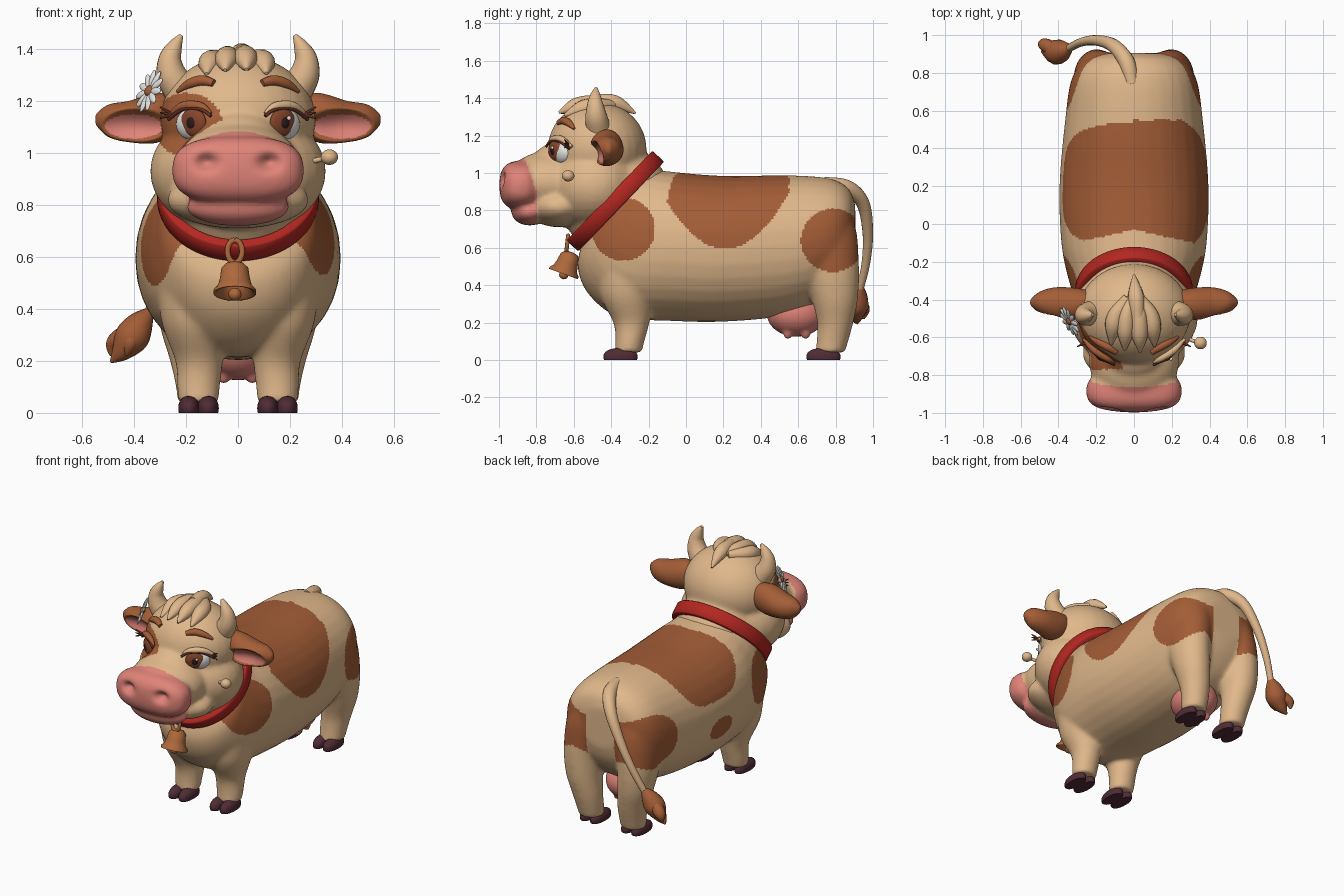
import bpy
import bmesh
from math import sin, cos, pi, exp, copysign
from mathutils import Vector, Quaternion
from mathutils.bvhtree import BVHTree

cube = bpy.data.objects.get("Cube")
if cube:
    bpy.data.objects.remove(cube, do_unlink=True)


def material(name, *rgb):
    mat = bpy.data.materials.new(name)
    mat.use_nodes = True
    colour = (*rgb, 1)
    mat.diffuse_color = colour
    for node in mat.node_tree.nodes:
        if node.type == 'BSDF_PRINCIPLED':
            node.inputs["Base Color"].default_value = colour
            node.inputs["Roughness"].default_value = 0.7
    return mat


cream = material("cream hide", 0.75, 0.48, 0.26)
brown = material("brown hide", 0.37, 0.11, 0.038)
pink = material("pink skin", 0.75, 0.23, 0.19)
maroon = material("hoof maroon", 0.08, 0.025, 0.035)
red = material("collar red", 0.45, 0.02, 0.015)
white = material("white", 0.8, 0.8, 0.78)
chestnut = material("iris chestnut", 0.24, 0.06, 0.025)
dark = material("lash brown", 0.12, 0.03, 0.015)
black = material("pupil black", 0.03, 0.01, 0.01)
copper = material("copper", 0.42, 0.14, 0.045)


def spline(keys, steps=6):
    """Smooth path through points of any dimension."""
    k = [Vector(p) for p in keys]
    k = [k[0]] + k + [k[-1]]
    out = []
    for a, b, c, d in zip(k, k[1:], k[2:], k[3:]):
        for i in range(steps):
            t = i / steps
            out.append((b * 2 + (c - a) * t + (a * 2 - b * 5 + c * 4 - d) * t * t
                        + (b * 3 - a - c * 3 + d) * t ** 3) * 0.5)
    return out + [k[-1]]


def skin(bm, rings, closed=False):
    loops = [[bm.verts.new(p) for p in ring] for ring in rings]
    n = len(loops[0])
    for a, b in zip(loops, loops[1:] + loops[:1] if closed else loops[1:]):
        for i in range(n):
            j = (i + 1) % n
            bm.faces.new((a[i], a[j], b[j], b[i]))
    if not closed:
        bm.faces.new(loops[0][::-1])
        bm.faces.new(loops[-1])


def loft(bm, axis, keys, power=1.0, n=32):
    """Oval sections along an axis: position, centre a, centre b, radius a, radius b, shear."""
    rings = []
    for t, a, b, ra, rb, shear in spline(keys):
        ring = []
        for i in range(n):
            u, v = cos(2 * pi * i / n), sin(2 * pi * i / n)
            u, v = copysign(abs(u) ** power, u), copysign(abs(v) ** power, v)
            p = [a + ra * u, b + rb * v]
            p.insert("xyz".index(axis), t + shear * v)
            ring.append(Vector(p))
        rings.append(ring)
    skin(bm, rings)


def tube(bm, keys, n=14):
    """Round tapering tube through x, y, z, radius keys."""
    pts = spline(keys)
    rings, turn, last = [], None, None
    for i, p in enumerate(pts):
        way = (pts[min(i + 1, len(pts) - 1)] - pts[max(i - 1, 0)]).to_3d().normalized()
        turn = last.rotation_difference(way) @ turn if turn else way.to_track_quat('Z', 'Y')
        last, r = way, max(p[3], 0.003)
        rings.append([p.to_3d() + turn @ Vector((r * cos(2 * pi * j / n), r * sin(2 * pi * j / n), 0))
                      for j in range(n)])
    skin(bm, rings)


def ball(bm, centre, radii, power=1.0, turn=Quaternion()):
    for v in bmesh.ops.create_uvsphere(bm, u_segments=28, v_segments=18, radius=1)["verts"]:
        p = Vector([copysign(abs(c) ** power, c) * r for c, r in zip(v.co, radii)])
        v.co = Vector(centre) + turn @ p


def lathe(bm, profile, centre, turn, closed=False, squash=1.0, n=56):
    skin(bm, [[Vector(centre) + turn @ Vector((squash * r * cos(2 * pi * i / n), r * sin(2 * pi * i / n), h))
               for i in range(n)] for r, h in profile], closed)


def finish(bm, name, *mats, voxel=0, relax=10, rule=None):
    bmesh.ops.recalc_face_normals(bm, faces=bm.faces[:])
    mesh = bpy.data.meshes.new(name)
    bm.to_mesh(mesh)
    bm.free()
    ob = bpy.data.objects.new(name, mesh)
    bpy.context.collection.objects.link(ob)
    if voxel:
        mod = ob.modifiers.new("Blend", 'REMESH')
        mod.mode, mod.voxel_size = 'VOXEL', voxel
        mod = ob.modifiers.new("Relax", 'SMOOTH')
        mod.factor, mod.iterations = 0.5, relax
        graph = bpy.context.evaluated_depsgraph_get()
        mesh = bpy.data.meshes.new_from_object(ob.evaluated_get(graph))
        ob.modifiers.clear()
        ob.data = mesh
    mesh.materials.clear()
    for m in mats:
        mesh.materials.append(m)
    mesh.shade_smooth()
    if not voxel:
        mesh.set_sharp_from_angle(angle=0.9)
    if rule:
        for f in mesh.polygons:
            f.material_index = int(rule(f.center, f.normal))
    return ob


def oval(u, v, cu, cv, ru, rv):
    return ((u - cu) / ru) ** 2 + ((v - cv) / rv) ** 2


# Body and legs blended into one skin
bm = bmesh.new()
loft(bm, "y", [(0.905, 0, 0.7, 0.13, 0.13, 0), (0.87, 0, 0.69, 0.25, 0.225, 0),
               (0.77, 0, 0.655, 0.33, 0.315, 0), (0.55, 0, 0.615, 0.365, 0.373, 0),
               (0.2, 0, 0.595, 0.395, 0.39, 0), (-0.1, 0, 0.61, 0.385, 0.4, 0),
               (-0.28, 0, 0.63, 0.35, 0.4, 0.08), (-0.36, 0, 0.7, 0.318, 0.35, 0.16),
               (-0.4, 0, 0.77, 0.285, 0.27, 0.18), (-0.42, 0, 0.82, 0.2, 0.18, 0.13)], 0.94)
for s in (1, -1):
    loft(bm, "z", [(0.04, s * 0.152, -0.31, 0.078, 0.075, 0), (0.1, s * 0.152, -0.3, 0.083, 0.078, 0),
                   (0.2, s * 0.15, -0.292, 0.092, 0.097, 0), (0.35, s * 0.17, -0.315, 0.125, 0.145, 0),
                   (0.55, s * 0.2, -0.3, 0.12, 0.17, 0)])
    loft(bm, "z", [(0.04, s * 0.155, 0.77, 0.078, 0.08, 0), (0.1, s * 0.157, 0.783, 0.083, 0.085, 0),
                   (0.2, s * 0.168, 0.798, 0.094, 0.097, 0), (0.33, s * 0.19, 0.795, 0.11, 0.125, 0),
                   (0.5, s * 0.195, 0.77, 0.125, 0.155, 0), (0.7, s * 0.17, 0.74, 0.135, 0.17, 0),
                   (0.85, s * 0.13, 0.72, 0.09, 0.13, 0)])


def hide_spots(c, n):
    x, y, z = c
    low, bend = (0.595, 2) if x > 0 else (0.72, 4)
    saddle = (-0.11 + 0.08 * (1 - abs(x) / 0.36) < y < 0.55
              and z > low + 0.28 * (abs(y - 0.21) / 0.33) ** bend)
    thigh = abs(x) > 0.1 and oval(y, z, 0.785, 0.64, 0.17 if x > 0 else 0.19, 0.17) < 1
    shoulder = abs(x) > 0.15 and oval(y, z, -0.335, 0.7 if x > 0 else 0.66, 0.17, 0.17) < 1
    flank = x < -0.2 and oval(y, z, 0.18, 0.53, 0.11, 0.07) < 1
    return saddle or thigh or shoulder or flank


finish(bm, "body", cream, brown, voxel=0.011, relax=20, rule=hide_spots)

# Cloven hooves
bm = bmesh.new()
for s in (1, -1):
    for y in (-0.35, 0.735):
        for toe in (-0.037, 0.037):
            ball(bm, (s * 0.152 + toe, y, 0.018), (0.041, 0.092, 0.047), 0.9)
for v in bm.verts:
    v.co.z = max(v.co.z, 0)
finish(bm, "hooves", maroon)

# Udder with teats
bm = bmesh.new()
ball(bm, (0, 0.59, 0.25), (0.14, 0.16, 0.125))
for x in (-0.055, 0.055):
    for y in (0.545, 0.64):
        tube(bm, [(x, y, 0.2, 0.035), (x, y, 0.155, 0.028), (x, y, 0.13, 0.024), (x, y, 0.112, 0.01)])
finish(bm, "udder", pink, voxel=0.01, relax=5)

# Head: skull, cheeks, bridge, brow slope, muzzle, lip, jaw and neck
bm = bmesh.new()
ball(bm, (0, -0.475, 1.13), (0.3, 0.265, 0.25))
ball(bm, (0, -0.49, 0.93), (0.34, 0.27, 0.25))
ball(bm, (0, -0.72, 0.95), (0.24, 0.24, 0.17))
ball(bm, (0, -0.69, 1.06), (0.16, 0.13, 0.1))
ball(bm, (0, -0.885, 0.935), (0.255, 0.113, 0.13), 0.75)
ball(bm, (0, -0.835, 0.792), (0.2, 0.1, 0.073))
ball(bm, (0, -0.68, 0.82), (0.275, 0.17, 0.11))
ball(bm, (0, -0.375, 0.855), (0.28, 0.3, 0.3))


def face_colours(c, n):
    if c.y < -0.8 - 0.35 * max(0, c.z - 0.9):
        return 2
    return -0.77 < c.y < -0.5 and oval(c.x, c.z, -0.195, 1.11, 0.135, 0.123) < 1


head = finish(bm, "head", cream, brown, pink, voxel=0.011, relax=18, rule=face_colours)
for v in head.data.vertices:
    if v.co.y < -0.88:
        v.co.y += 0.045 * exp(-oval(abs(v.co.x), v.co.z, 0.12, 0.965, 0.04, 0.03))
bm = bmesh.new()
bm.from_mesh(head.data)
tree = BVHTree.FromBMesh(bm)
bm.free()


def on_face(x, z, lift=0.0):
    """Point on the front of the head, and its normal."""
    hit, normal, _, _ = tree.ray_cast(Vector((x, -2, z)), Vector((0, 1, 0)))
    return hit + normal * lift, normal


for s, side, lid_mat in ((1, "left", cream), (-1, "right", brown)):
    # Eye: white, iris, pupil, glint
    at, n = on_face(s * 0.182, 1.11)
    turn = n.to_track_quat('Z', 'Y')
    inward = Vector((-s * 0.022, 0, 0.01))
    inward -= n * inward.dot(n)
    for name, mat, lift, shift, radii in (
            ("eye_white", white, -0.02, 0, (0.076, 0.064, 0.045)),
            ("iris", chestnut, 0.008, 1, (0.058, 0.055, 0.021)),
            ("pupil", black, 0.021, 1, (0.024, 0.026, 0.012))):
        bm = bmesh.new()
        ball(bm, at + n * lift + inward * shift, radii, 1, turn)
        finish(bm, side + "_" + name, mat)
    bm = bmesh.new()
    ball(bm, at + n * 0.028 + inward + Vector((0.014, 0, 0.018)), (0.009, 0.009, 0.007), 1, turn)
    finish(bm, side + "_eye_glint", white)

    # Upper lid, and lashes along its edge
    lid = [(*on_face(s * x, z, 0.012)[0], r) for x, z, r in (
        (0.1, 1.15, 0.006), (0.14, 1.178, 0.017), (0.205, 1.178, 0.018), (0.258, 1.14, 0.008))]
    bm = bmesh.new()
    tube(bm, lid)
    finish(bm, side + "_eyelid", lid_mat)
    bm = bmesh.new()
    tube(bm, [(x, y - 0.013, z - 0.011, 0.007) for x, y, z, r in lid], 10)
    root = on_face(s * 0.245, 1.148, 0.012)[0]
    for k in range(3):
        tip = root + Vector((s * 0.045, -0.02, 0.03 - 0.022 * k))
        tube(bm, [(*root, 0.009), (*tip, 0.003)], 8)
    finish(bm, side + "_lashes", dark)

    # Eyebrow
    bm = bmesh.new()
    tube(bm, [(*on_face(s * x, z, 0.004)[0], r) for x, z, r in (
        (0.092, 1.267, 0.014), (0.135, 1.277, 0.021), (0.185, 1.264, 0.019), (0.232, 1.235, 0.007))])
    finish(bm, side + "_eyebrow", brown)

    # Horn
    bm = bmesh.new()
    tube(bm, [(s * 0.22, -0.47, 1.24, 0.066), (s * 0.255, -0.48, 1.3, 0.059),
              (s * 0.262, -0.485, 1.36, 0.045), (s * 0.244, -0.485, 1.41, 0.03),
              (s * 0.218, -0.48, 1.455, 0.008)], 20)
    finish(bm, side + "_horn", cream)

    # Ear, cupped and pink in front
    bm = bmesh.new()
    loft(bm, "x", [(s * 0.24, -0.41, 1.15, 0.06, 0.08, 0), (s * 0.32, -0.425, 1.135, 0.088, 0.097, 0),
                   (s * 0.42, -0.42, 1.122, 0.085, 0.08, 0), (s * 0.5, -0.415, 1.125, 0.057, 0.063, 0),
                   (s * 0.55, -0.415, 1.13, 0.015, 0.02, 0)])
    ear = finish(bm, side + "_ear", brown, pink, voxel=0.008, relax=5,
                 rule=lambda c, n: n.y < -0.2 and oval(abs(c.x), c.z, 0.4, 1.103, 0.112, 0.047) < 1)
    for v in ear.data.vertices:
        if v.co.y < -0.415:
            v.co.y += 0.07 * max(0, 1 - oval(abs(v.co.x), v.co.z, 0.395, 1.108, 0.13, 0.065))

# Forelock of chunky tapering curls
bm = bmesh.new()
for x, reach in ((-0.11, 0.03), (-0.045, 0), (0.03, -0.01), (0.1, 0.02)):
    drop = abs(x) * 0.22
    tube(bm, [(x * 0.3, -0.39, 1.365, 0.025), (x * 0.85, -0.48, 1.38 - drop, 0.043),
              (x, -0.58 + reach, 1.365 - drop, 0.043), (x * 1.1, -0.67 + reach, 1.33 - drop, 0.006)])
tube(bm, [(0.02, -0.5, 1.385, 0.035), (0.01, -0.38, 1.375, 0.042), (0, -0.27, 1.32, 0.006)])
finish(bm, "forelock", cream)

# Small knob on the left cheek
bm = bmesh.new()
ball(bm, (0.352, -0.63, 0.985), (0.033, 0.033, 0.03))
tube(bm, [(0.27, -0.6, 0.965, 0.01), (0.34, -0.63, 0.982, 0.01)])
finish(bm, "cheek_knob", cream)

# Daisy beside the right ear
facing = Vector((-0.78, -0.45, 0.35)).normalized().to_track_quat('Z', 'Y')
middle = Vector((-0.342, -0.515, 1.24))
bm = bmesh.new()
for i in range(11):
    spin = facing @ Quaternion((0, 0, 1), 2 * pi * i / 11)
    ball(bm, middle + spin @ Vector((0.052, 0, 0)), (0.036, 0.015, 0.008), 1, spin)
finish(bm, "daisy_petals", white)
bm = bmesh.new()
ball(bm, middle, (0.022, 0.022, 0.016), 1, facing)
finish(bm, "daisy_centre", brown)

# Collar: a flat oval band
bm = bmesh.new()
tilt = Vector((0, -0.72, 0.69)).to_track_quat('Z', 'Y')
lathe(bm, [(0.295, -0.043), (0.326, -0.043), (0.332, -0.037), (0.332, 0.037), (0.326, 0.043), (0.295, 0.043)],
      (0, -0.378, 0.85), tilt, closed=True, squash=0.94)
finish(bm, "collar", red)

# Bell swung forward, with loop and clapper
bm = bmesh.new()
swing = Quaternion((1, 0, 0), -0.35)
lathe(bm, [(0.012, 0.075), (0.035, 0.07), (0.052, 0.052), (0.058, 0.01), (0.066, -0.02), (0.082, -0.038),
           (0.082, -0.05), (0.072, -0.048), (0.05, -0.01), (0.03, 0.03)], (-0.012, -0.638, 0.507), swing)
ball(bm, (-0.012, -0.653, 0.457), (0.025, 0.025, 0.025))
tube(bm, [(-0.012 + 0.028 * sin(a), -0.635 + 0.005 * cos(a), 0.622 + 0.044 * cos(a), 0.011)
          for a in [2 * pi * i / 10 for i in range(11)]], 10)
finish(bm, "bell", copper)

# Tail and its tuft
bm = bmesh.new()
tube(bm, [(-0.01, 0.74, 0.94, 0.04), (-0.04, 0.86, 0.92, 0.043), (-0.11, 0.945, 0.84, 0.036),
          (-0.2, 0.972, 0.68, 0.028), (-0.28, 0.962, 0.52, 0.023), (-0.345, 0.93, 0.38, 0.02)])
finish(bm, "tail", cream)
bm = bmesh.new()
tube(bm, [(-0.34, 0.932, 0.39, 0.02), (-0.375, 0.92, 0.345, 0.052), (-0.41, 0.91, 0.29, 0.066),
          (-0.45, 0.91, 0.235, 0.04), (-0.49, 0.915, 0.195, 0.005)])
for x, y in ((-0.4, 0.875), (-0.46, 0.95)):
    tube(bm, [(-0.4, 0.91, 0.32, 0.04), (x - 0.015, y, 0.27, 0.034), (x - 0.03, y, 0.22, 0.005)])
finish(bm, "tail_tuft", brown)
